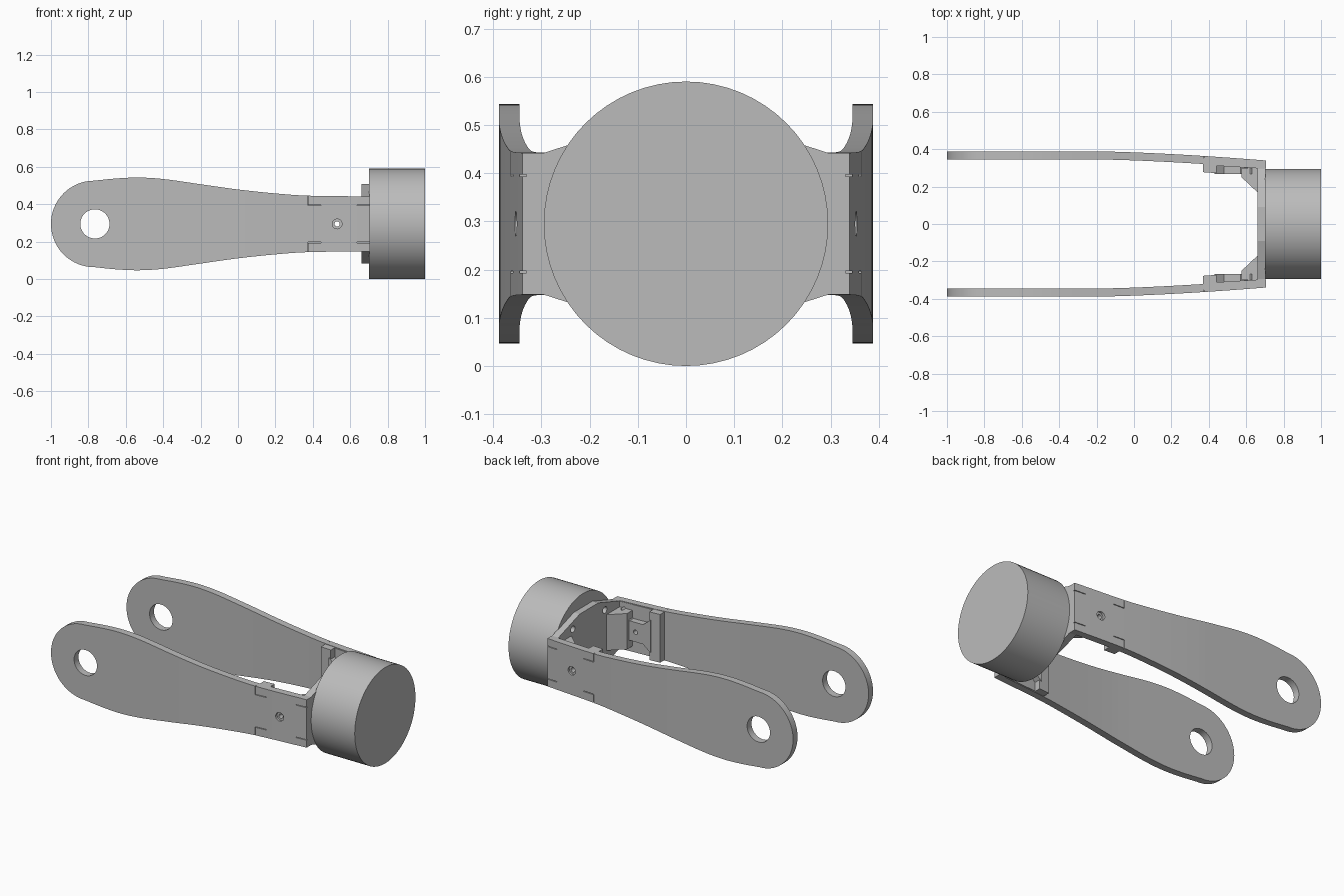
import bpy, bmesh, math
from mathutils import Matrix, Vector

old = bpy.data.objects.get("Cube")
if old:
    bpy.data.objects.remove(old, do_unlink=True)

MID = 0.295          # height of the central axis
GREY = (0.50, 0.50, 0.50, 1)
mat = bpy.data.materials.new("plain grey")
mat.use_nodes = True
mat.diffuse_color = GREY
mat.node_tree.nodes["Principled BSDF"].inputs["Base Color"].default_value = GREY


def finish(bm, name):
    bmesh.ops.recalc_face_normals(bm, faces=bm.faces)
    ob = bpy.data.objects.new(name, bpy.data.meshes.new(name))
    bm.to_mesh(ob.data)
    bm.free()
    ob.data.materials.append(mat)
    bpy.context.collection.objects.link(ob)
    return ob


def prism(name, points, offset):
    """Extrude a closed polygon along an offset vector."""
    bm = bmesh.new()
    face = bm.faces.new([bm.verts.new(p) for p in points])
    new = bmesh.ops.extrude_face_region(bm, geom=[face])["geom"]
    bmesh.ops.translate(bm, vec=offset, verts=[v for v in new if isinstance(v, bmesh.types.BMVert)])
    return finish(bm, name)


def rod(name, radius, depth, centre, axis, sides=32):
    bm = bmesh.new()
    turn = Vector((0, 0, 1)).rotation_difference(Vector(axis)).to_matrix().to_4x4()
    bmesh.ops.create_cone(bm, cap_ends=True, segments=sides, radius1=radius, radius2=radius,
                          depth=depth, matrix=Matrix.Translation(centre) @ turn)
    return finish(bm, name)


def box(name, centre, size):
    bm = bmesh.new()
    bmesh.ops.create_cube(bm, size=1, matrix=Matrix.Translation(centre) @ Matrix.Diagonal((*size, 1)))
    return finish(bm, name)


def activate(ob):
    bpy.ops.object.select_all(action='DESELECT')
    ob.select_set(True)
    bpy.context.view_layer.objects.active = ob


def cut(ob, cutter):
    activate(ob)
    mod = ob.modifiers.new("cut", 'BOOLEAN')
    mod.operation, mod.solver, mod.object = 'DIFFERENCE', 'EXACT', cutter
    bpy.ops.object.modifier_apply(modifier=mod.name)
    bpy.data.objects.remove(cutter, do_unlink=True)


def smooth(ob):
    activate(ob)
    bpy.ops.object.shade_smooth_by_angle(angle=math.radians(25))


# Half height of the arm along x, and the inward bend towards the collar
EDGE = [(-0.77, .231), (-.65, .243), (-.53, .248), (-.4, .24), (-.2, .212),
        (0, .184), (.2, .163), (.37, .151), (.705, .147)]


def half_height(x):
    i = max(k for k in range(len(EDGE) - 1) if EDGE[k][0] <= x + 1e-6)
    def slope(k):
        a, b = EDGE[max(k - 1, 0)], EDGE[min(k + 1, len(EDGE) - 1)]
        return (b[1] - a[1]) / (b[0] - a[0])
    (x0, y0), (x1, y1) = EDGE[i], EDGE[i + 1]
    d, t = x1 - x0, (x - x0) / (x1 - x0)
    return ((2*t**3 - 3*t**2 + 1) * y0 + (t**3 - 2*t**2 + t) * d * slope(i)
            + (3*t**2 - 2*t**3) * y1 + (t**3 - t**2) * d * slope(i + 1))


def bend(x):
    return 0.048 * max(0, (x + 0.2) / 0.9) ** 1.5


def arm(name, s):
    stations = []
    for i in range(1, 16):
        a = math.pi / 2 * i / 16
        stations.append((-0.77 - 0.23 * math.cos(a), 0.231 * math.sin(a)))
    for i in range(41):
        x = -0.77 + 1.475 * i / 40
        stations.append((x, half_height(x)))
    stations.insert(0, (-1.0, 0.004))
    bm = bmesh.new()
    rings = []
    for x, h in stations:
        y = 0.388 - bend(x)
        rings.append([bm.verts.new((x, s * yy, MID + z))
                      for yy, z in ((y, h), (y, -h), (y - .043, -h), (y - .043, h))])
    for a, b in zip(rings, rings[1:]):
        for k in range(4):
            bm.faces.new((a[k], a[k-1], b[k-1], b[k]))
    bm.faces.new(rings[0])
    bm.faces.new(rings[-1])
    ob = finish(bm, name)
    cut(ob, rod("eye_cutter", 0.078, 0.3, (-0.765, s * 0.37, MID), (0, 1, 0), 48))
    return ob


for side, s in (("front", -1), ("back", 1)):
    blade = arm(side + "_arm", s)

    # Clip seams scored into the outer corners
    for up in (1, -1):
        for x in (0.41, 0.67):
            cut(blade, box("seam_cutter", (x, s * (0.388 - bend(x)), MID + up * 0.1), (.07, .024, .004)))
        cut(blade, box("seam_cutter", (0.373, s * 0.364, MID + up * 0.126), (.004, .024, .052)))

    # Full height rib across the inside of the arm
    rib = prism(side + "_rib", [(.37, s*.335, MID-.148), (.44, s*.335, MID-.148),
                                (.44, s*.272, MID-.148), (.37, s*.277, MID-.148)], (0, 0, .296))

    # Waisted pad between rib and gusset
    half = [(.43, .1), (.48, .06), (.57, .06), (.63, .12)]
    outline = half + [(x, -z) for x, z in reversed(half)]
    pad = prism(side + "_pad", [(x, s * .335, MID + z) for x, z in outline], (0, -s * .068, 0))

    # Low liner and corner post by the collar
    liner = prism(side + "_liner", [(.43, s*.33, MID-.145), (.67, s*.32, MID-.145),
                                    (.67, s*.297, MID-.145), (.43, s*.312, MID-.145)], (0, 0, .29))

    # Bracing gusset against the end plate
    gusset = prism(side + "_gusset", [(.575, s*.30, MID-.11), (.575, s*.25, MID-.11), (.665, s*.165, MID-.11),
                                      (.665, s*.30, MID-.11)], (0, 0, .22))

    # Screw hole with a counterbore
    for part in (blade, pad, liner):
        cut(part, rod("screw_cutter", .014, .4, (.53, s * .32, MID), (0, 1, 0), 24))
    cut(blade, rod("bore_cutter", .026, .04, (.53, s * .36, MID), (0, 1, 0), 24))
    smooth(blade)

# End plate with sloping shoulders
quarter = [(.325, .146), (.295, .147), (.09, .213)]
upper = quarter + [(-y, z) for y, z in reversed(quarter)]
ring = upper + [(-y, -z) for y, z in upper]
plate = prism("end_plate", [(.66, y, MID + z) for y, z in ring], (.044, 0, 0))
for y in (-.155, .155):
    for z in (-.145, .145):
        cut(plate, rod("bolt_cutter", .02, .06, (.66, y, MID + z), (1, 0, 0), 20))

# Round collar
smooth(rod("round_collar", MID, .30, (.85, 0, MID), (1, 0, 0), 64))
